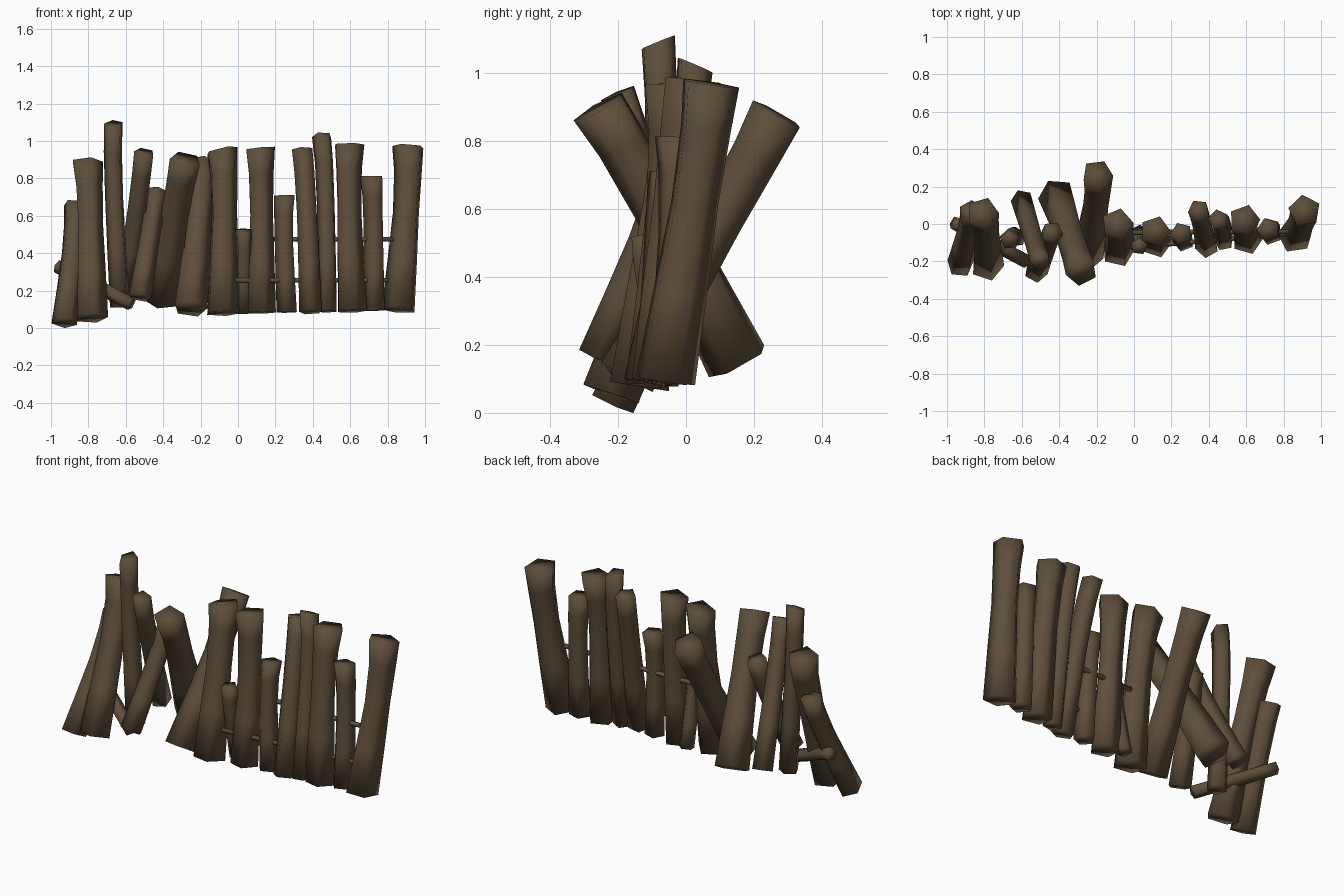
import bpy, bmesh, math, random
from mathutils import Vector

if "Cube" in bpy.data.objects:
    bpy.data.objects.remove(bpy.data.objects["Cube"])

random.seed(4)
bark = bpy.data.materials.new("dark brown bark")
bark.diffuse_color = (0.112, 0.077, 0.043, 1)
bark.use_nodes = True
bark.node_tree.nodes["Principled BSDF"].inputs["Base Color"].default_value = bark.diffuse_color


def pole(name, low, high, r0, r1, cut=(0, 0), sides=5, bend=0.012):
    """Rough waisted pole between two end centres; cut = slope of the top in x, y."""
    a, b = Vector(low), Vector(high)
    axis = (b - a).normalized()
    ref = Vector((0, 1, 0)) if abs(axis.y) < 0.8 else Vector((1, 0, 0))
    u = ref.cross(axis).normalized()
    v = axis.cross(u)
    ph = random.uniform(0, math.tau)
    ang = random.uniform(0, math.tau)
    off = (u * math.cos(ang) + v * math.sin(ang)) * bend
    waist = min(r0, 0.017 + 0.6 * r0)  # thick poles pinch in more
    profile = [(0, r0, 0), (0.3, (r0 + waist) / 2, 0.6), (0.6, waist, 1),
               (0.85, (waist * 2 + r1) / 3, 0.8), (1, r1, 0)]
    bm = bmesh.new()
    rings = []
    for t, r, k in profile:
        c = a.lerp(b, t) + off * k
        ring = []
        for i in range(sides):
            th = ph + math.tau * i / sides
            d = r * 1.03 * (u * math.cos(th) + v * math.sin(th))
            if t == 1:
                d.z += d.x * cut[0] + d.y * cut[1]
            ring.append(bm.verts.new(c + d))
        rings.append(ring)
    for p, q in zip(rings, rings[1:]):
        for i in range(sides):
            j = (i + 1) % sides
            bm.faces.new((p[i], p[j], q[j], q[i]))
    # sawn ends, softly shaded into the sides
    bm.faces.new(rings[0][::-1])
    bm.faces.new(rings[-1])
    for f in bm.faces:
        f.smooth = True
    bmesh.ops.recalc_face_normals(bm, faces=bm.faces)
    me = bpy.data.meshes.new(name)
    bm.to_mesh(me)
    bm.free()
    me.materials.append(bark)
    ob = bpy.data.objects.new(name, me)
    bpy.context.collection.objects.link(ob)
    return ob


# leaning stakes at the broken end: bottom centre, top centre, bottom and top radius
leaning = [
    ((-0.93, -0.22, 0.03), (-0.87, 0.07, 0.66), .07, .062),
    ((-0.785, -0.22, 0.055), (-0.81, 0.06, 0.885), .088, .086),
    ((-0.63, -0.07, 0.11), (-0.665, -0.085, 1.09), .054, .051),
    ((-0.6, 0.13, 0.18), (-0.5, -0.2, 0.94), .058, .054),
    ((-0.525, -0.255, 0.165), (-0.435, -0.04, 0.735), .062, .056),
    ((-0.415, 0.155, 0.15), (-0.28, -0.255, 0.9), .097, .084),
    ((-0.255, -0.17, 0.105), (-0.195, 0.27, 0.88), .09, .082),
]
# standing stakes all start just above z = 0.08: bottom x y, top centre, radii
standing = [
    ((-0.085, -0.14), (-0.09, 0, 0.95), .09, .084),
    ((0.028, -0.045), (0.027, -0.12, 0.525), .042, .045),
    ((0.12, -0.1), (0.113, -0.04, 0.96), .08, .082),
    ((0.265, -0.09), (0.253, -0.05, 0.708), .057, .058),
    ((0.39, -0.12), (0.345, 0.075, 0.955), .062, .056),
    ((0.48, -0.09), (0.45, 0.025, 1.025), .053, .053),
    ((0.605, -0.08), (0.59, 0.02, 0.98), .083, .083),
    ((0.73, -0.05), (0.718, -0.03, 0.812), .062, .062),
    ((0.86, -0.065), (0.912, 0.07, 0.97), .091, .086),
]
cuts = {3: (0, .4), 8: (.22, 0), 10: (.1, 0), 13: (0, -.3)}
stakes = leaning + [((*xy, 0.08 + 0.018 * xy[0]), *rest) for xy, *rest in standing]
for n, (lo, hi, r0, r1) in enumerate(stakes, 1):
    pole(f"stake_{n:02d}", lo, hi, r0, r1, cuts.get(n, (0, 0)))

# broken brace lying among the leaning stakes
pole("fallen_brace", (-0.57, -0.2, 0.13), (-0.965, 0.01, 0.33), .038, .036, bend=0)

# thin rails threaded through the standing stakes
for name, y0, y1, z in (("lower_rail", -0.125, -0.05, 0.255), ("upper_rail", -0.045, -0.04, 0.475)):
    pole(name, (-0.015, y0, z), (0.83, y1, z), .013, .013, sides=6, bend=0)
